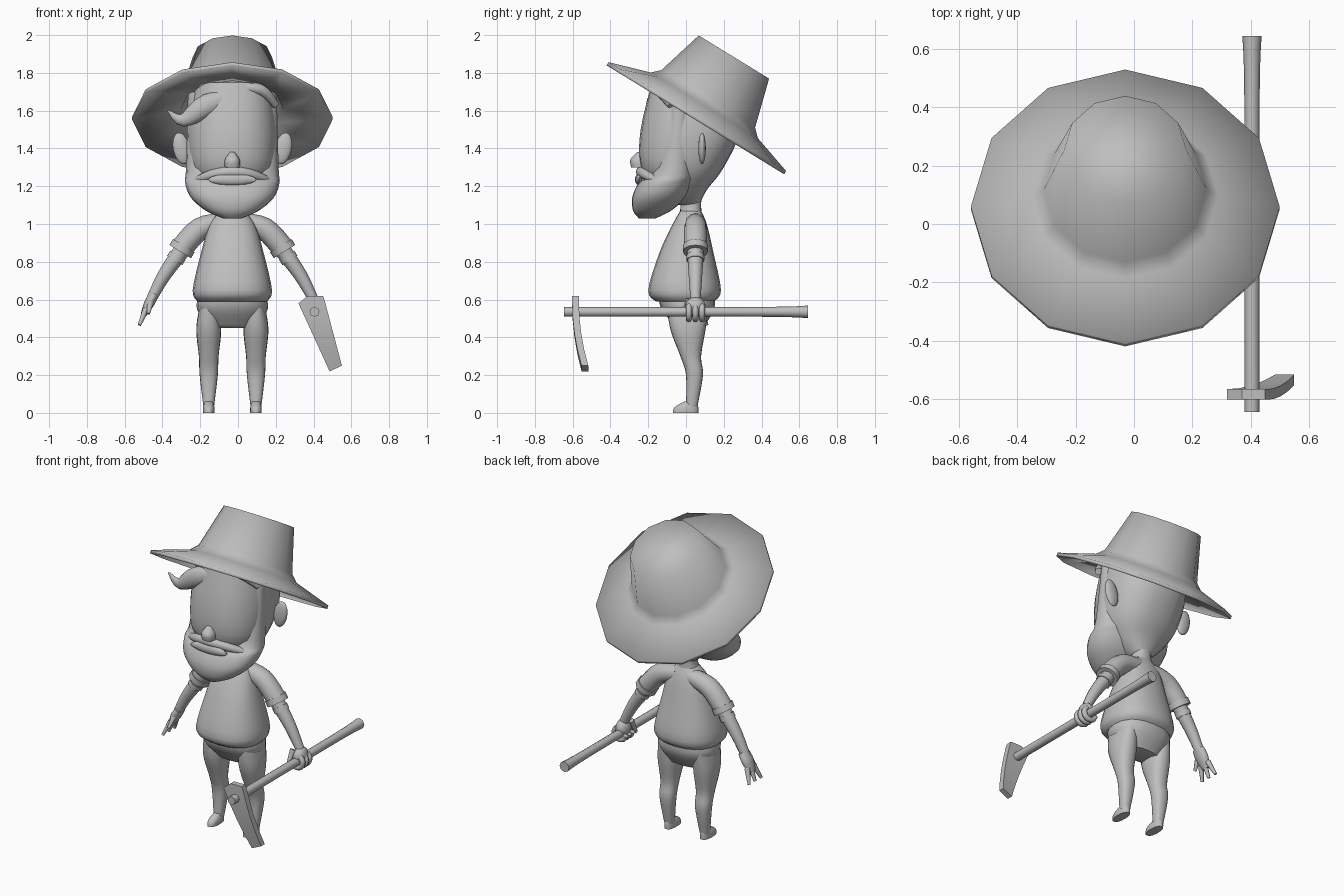
import bpy, bmesh, math
from mathutils import Vector, Matrix

default_cube = bpy.data.objects.get("Cube")
if default_cube:
    bpy.data.objects.remove(default_cube, do_unlink=True)

MIDDLE = -.03  # the figure's own centre line
FACE_UP = Vector((0, 0, 1))
FACE_BACK = Vector((0, 1, 0))

SHADE = (.52, .52, .52, 1)
grey = bpy.data.materials.new("plain_grey")
grey.use_nodes = True
grey.diffuse_color = SHADE
grey.node_tree.nodes["Principled BSDF"].inputs["Base Color"].default_value = SHADE


def finish(name, bm, sharp=50):
    bmesh.ops.recalc_face_normals(bm, faces=bm.faces[:])
    mesh = bpy.data.meshes.new(name)
    bm.to_mesh(mesh)
    bm.free()
    mesh.materials.append(grey)
    part = bpy.data.objects.new(name, mesh)
    bpy.context.collection.objects.link(part)
    bpy.ops.object.select_all(action='DESELECT')
    part.select_set(True)
    bpy.context.view_layer.objects.active = part
    bpy.ops.object.shade_smooth_by_angle(angle=math.radians(sharp))


def skin(name, rings, sharp=50):
    """Bridge a list of point rings and cap both ends."""
    bm = bmesh.new()
    loops = [[bm.verts.new(point) for point in ring] for ring in rings]
    for lower, upper in zip(loops, loops[1:]):
        for i in range(len(lower)):
            bm.faces.new((lower[i - 1], lower[i], upper[i], upper[i - 1]))
    bm.faces.new(loops[0])
    bm.faces.new(loops[-1])
    finish(name, bm, sharp)


def smooth(keys, steps=4):
    """Run a smooth curve through a few key rows."""
    rows = [Vector(key) for key in keys]
    result = []
    for i in range(len(rows) - 1):
        start, end = rows[i], rows[i + 1]
        pull_in = (end - rows[max(i - 1, 0)]) / 2
        pull_out = (rows[min(i + 2, len(rows) - 1)] - start) / 2
        for k in range(steps):
            t = k / steps
            ease = t * t * (3 - 2 * t)
            result.append(start.lerp(end, ease) + pull_in * t * (1 - t) ** 2
                          - pull_out * t * t * (1 - t))
    return result + [rows[-1]]


def circle(count):
    return [(math.cos(math.tau * i / count), math.sin(math.tau * i / count))
            for i in range(count)]


def stack(name, keys, x=MIDDLE, sides=20, roundness=.85):
    """Level slices, each given as height, half width, front and back."""
    def soften(value):
        return math.copysign(abs(value) ** roundness, value)
    rings = []
    for height, half, front, back in smooth(keys):
        centre, depth = (front + back) / 2, (back - front) / 2
        rings.append([(x + half * soften(c), centre + depth * soften(s), height)
                      for c, s in circle(sides)])
    skin(name, rings)


def tube(name, keys, sides=12, across=FACE_BACK, widen=1):
    """Tapered tube through keys of x, y, z and radius."""
    rows = smooth(keys)
    points = [row.to_3d() for row in rows]
    rings = []
    for i, row in enumerate(rows):
        ahead = points[min(i + 1, len(points) - 1)] - points[max(i - 1, 0)]
        side = ahead.cross(across).normalized()
        other = side.cross(ahead).normalized() * widen
        rings.append([points[i] + row.w * (c * side + s * other) for c, s in circle(sides)])
    skin(name, rings)


def ball(name, centre, radii, lean=0):
    bm = bmesh.new()
    bmesh.ops.create_uvsphere(bm, u_segments=14, v_segments=10, radius=1)
    bm.transform(Matrix.Translation(centre) @ Matrix.Rotation(lean, 4, 'Y')
                 @ Matrix.Diagonal((*radii, 1)))
    finish(name, bm)


# Hat: twelve-sided turned profile, slightly long, tilted back, softly shaded all over
crown_top, crown_foot, brim_root, brim_edge = (.21, .38), (.28, .12), (.32, .08), (.53, .01)
brim_under, lining_foot, lining_top = (.53, -.01), (.27, .06), (.2, .34)
tilt = Matrix.Translation((MIDDLE, .055, 1.56)) @ Matrix.Rotation(-.55, 4, 'X')
skin("hat", [[tilt @ Vector((radius * c, radius * s * 1.04, height)) for c, s in circle(12)]
             for radius, height in (crown_top, crown_foot, brim_root, brim_edge,
                                    brim_under, lining_foot, lining_top)], sharp=150)

# Head, and a beard that runs up into the sideburns
stack("head", [(1.1, .05, -.05, .07), (1.18, .14, -.15, .11), (1.3, .22, -.24, .2),
               (1.5, .24, -.24, .28), (1.75, .2, -.18, .2)], sides=24)
stack("beard", [(1.03, .05, -.25, -.16), (1.07, .14, -.28, -.08), (1.14, .22, -.285, 0),
                (1.22, .25, -.25, .05), (1.3, .245, -.18, .06), (1.7, .235, -.1, .05)], sides=24)

# Face details
steps = [i / 4 for i in range(-4, 5)]
tube("moustache", [(MIDDLE + t / 5, t * t / 12 - .235, 1.275 - t * t / 20, .03 - t * t / 80)
                   for t in steps])
ball("mouth", (MIDDLE, -.25, 1.235), (.13, .02, .03))
stack("nose", [(1.3, .04, -.29, -.2), (1.34, .04, -.295, -.2), (1.38, .015, -.26, -.2)], sides=12)

# Hair under the brim
tube("forelock", [(.03, -.15, 1.69, .03), (-.16, -.17, 1.63, .06),
                  (-.29, -.17, 1.55, .035), (-.37, -.17, 1.6, .005)], widen=.7)
tube("fringe", [(-.02, -.15, 1.72, .03), (.12, -.14, 1.71, .03), (.2, -.08, 1.63, .02)])

# Neck, shirt and hips
stack("neck", [(1, .09, -.04, .09), (1.1, .055, -.03, .08), (1.22, .07, -.05, .09)])
stack("shirt", [(.59, .185, -.16, .15), (.65, .21, -.2, .185), (.85, .165, -.14, .145),
                (1, .12, -.07, .11), (1.07, .06, -.03, .08)])
stack("hips", [(.64, .17, -.15, .15), (.55, .188, -.13, .15), (.45, .12, -.05, .09)])

for sign, side in ((1, "left"), (-1, "right")):
    ball(side + "_ear", (MIDDLE + sign * .27, .085, 1.4), (.045, .02, .085), sign * .2)

    # Leg and foot
    foot_x = MIDDLE + sign * .125
    stack(side + "_leg", [(.6, .04, -.1, .12), (.45, .066, -.085, .105), (.3, .052, -.03, .08),
                          (.2, .048, 0, .09), (.03, .028, 0, .06)], foot_x)
    stack(side + "_foot", [(0, .03, -.07, .065), (.03, .03, -.06, .065),
                           (.06, .02, -.01, .06)], foot_x)

    # Sleeve, two cuffs and forearm
    def joint(reach, height, radius):
        return (MIDDLE + sign * reach, .05, height, radius)

    def forearm_band(name, start, end, radius):
        elbow, wrist = Vector(joint(.26, .88, radius)), Vector(joint(.42, .62, radius))
        tube(side + name, [elbow.lerp(wrist, start), elbow.lerp(wrist, end)])

    tube(side + "_sleeve", [joint(.04, 1.01, .05), joint(.17, .975, .06), joint(.27, .87, .06)])
    forearm_band("_cuff", -.02, .1, .067)
    forearm_band("_inner_cuff", .18, .28, .047)
    tube(side + "_forearm", [joint(.26, .87, .045), joint(.36, .73, .036), joint(.43, .6, .027)])

# Open right hand with spread fingers
tube("right_palm", [(-.44, .05, .63, .024), (-.47, .05, .58, .027), (-.5, .05, .52, .016)],
     widen=1.7)
for finger in (-1, 0, 1):
    tube("right_finger_" + "abc"[finger], [(-.487, .05 + finger * .03, .55, .017),
                                           (-.522, .05 + finger * .06, .465, .009)], sides=8)
tube("right_thumb", [(-.46, .03, .6, .018), (-.475, -.02, .525, .009)], sides=8)

# Left hand closed on the tool
GRIP_X, GRIP_Z = .405, .535
ball("left_palm", (GRIP_X, .05, GRIP_Z + .025), (.042, .055, .055))
for finger in (-1, 0, 1):
    curl = [1 - turn * .8 for turn in range(6)]
    tube("left_finger_" + "abc"[finger],
         [(GRIP_X + .04 * math.cos(angle), .05 + finger * .035,
           GRIP_Z + .04 * math.sin(angle), .016) for angle in curl], sides=8)
tube("left_thumb", [(.375, .02, .6, .02), (.365, -.02, .515, .01)], sides=8)

# Long handle with a thicker grip end
END = .645
tube("tool_handle", [(GRIP_X, -END, GRIP_Z, .026), (GRIP_X, .4, GRIP_Z, .026),
                     (GRIP_X, END, GRIP_Z, .033)], sides=8, across=FACE_UP)

# Blade: sweeps outward while curling back towards the tip
inner_top, inner_tip = Vector((.32, -.585, .58)), Vector((.485, -.585, .22))
outer_top, outer_tip = Vector((.46, -.585, .59)), Vector((.55, -.585, .25))
edges = [(Vector((.37, -.585, .62)), Vector((.45, -.585, .62)))]
for t in (0, .25, .5, .75, 1):
    curl_back = FACE_BACK * t * t / 20
    edges.append((inner_top.lerp(inner_tip, t) + curl_back,
                  outer_top.lerp(outer_tip, t) + curl_back))
thick = FACE_BACK * .018
skin("tool_blade", [[inner - thick, outer - thick, outer + thick, inner + thick]
                    for inner, outer in edges], sharp=35)
